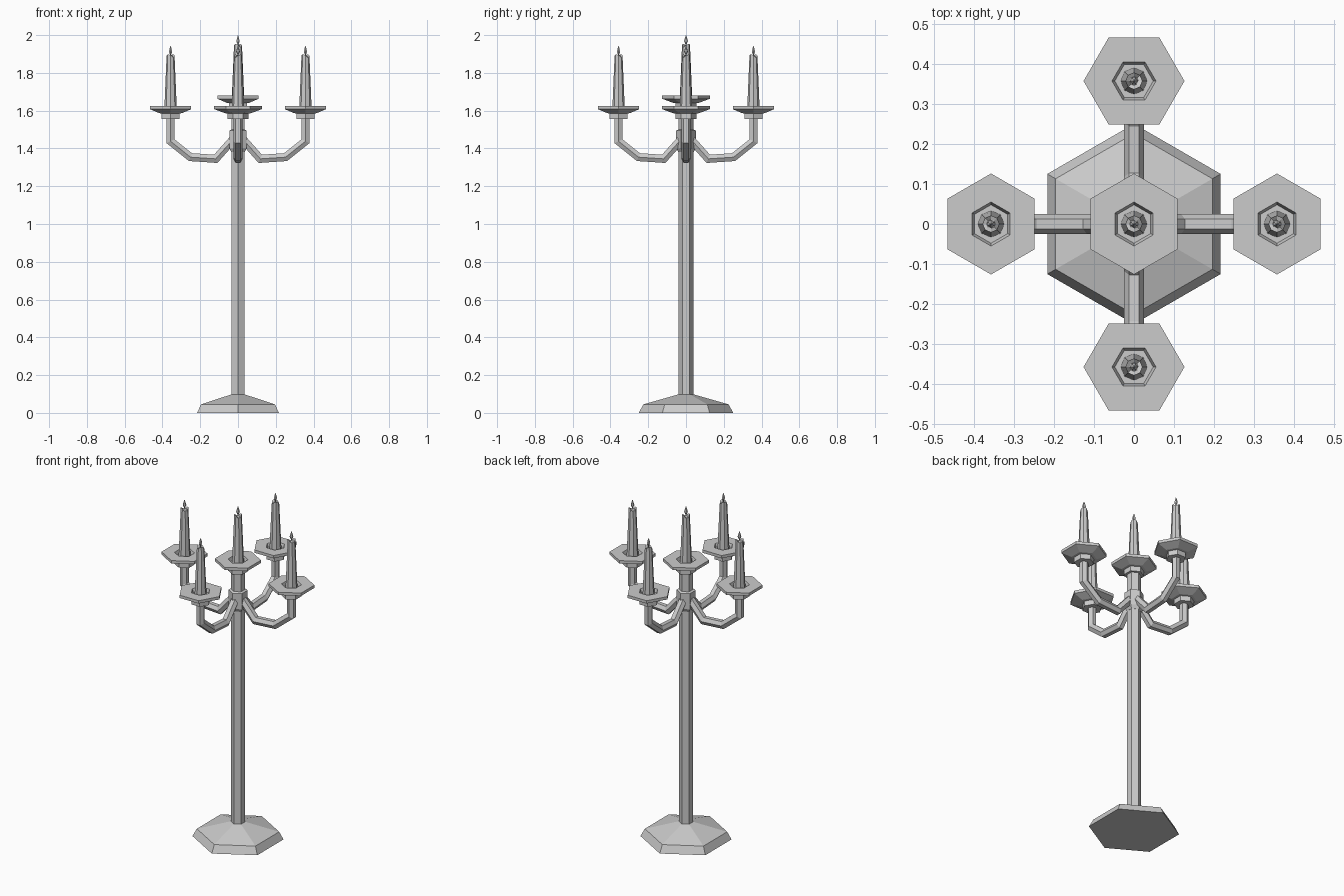
import bpy, bmesh, math
from mathutils import Vector, Matrix

cube = bpy.data.objects.get("Cube")
if cube:
    bpy.data.objects.remove(cube)

metal = bpy.data.materials.new("plain_grey")
metal.use_nodes = True
GREY = (0.6, 0.6, 0.6, 1)
metal.diffuse_color = GREY
metal.node_tree.nodes["Principled BSDF"].inputs["Base Color"].default_value = GREY


def finish(name, bm, matrix):
    bmesh.ops.recalc_face_normals(bm, faces=bm.faces)
    mesh = bpy.data.meshes.new(name)
    bm.to_mesh(mesh)
    bm.free()
    mesh.materials.append(metal)
    ob = bpy.data.objects.new(name, mesh)
    ob.matrix_world = matrix
    bpy.context.collection.objects.link(ob)
    return ob


def skin(bm, rings):
    """Join successive vertex rings with quads and cap both ends."""
    loops = [[bm.verts.new(p) for p in ring] for ring in rings]
    n = len(loops[0])
    for a, b in zip(loops, loops[1:]):
        for i in range(n):
            j = (i + 1) % n
            bm.faces.new((a[i], a[j], b[j], b[i]))
    bm.faces.new(loops[0])
    bm.faces.new(loops[-1])


def lathe(name, profile, sides=6, matrix=Matrix(), wave=None):
    """Turn (radius, height) pairs; corners point along y."""
    rings = []
    for k, (r, z) in enumerate(profile):
        ring = []
        for i in range(sides):
            a = math.pi / 2 + math.tau * i / sides
            dz = wave[i % len(wave)] if wave and k >= len(profile) - 2 else 0
            ring.append((r * math.cos(a), r * math.sin(a), z + dz))
        rings.append(ring)
    bm = bmesh.new()
    skin(bm, rings)
    return finish(name, bm, matrix)


def tube(name, path, radius, matrix):
    """Sweep a hexagon along a path in the xz plane with mitred bends."""
    pts = [Vector((x, 0, z)) for x, z in path]
    rings = []
    for i, p in enumerate(pts):
        d1 = (p - pts[max(i - 1, 0)]).normalized()
        d2 = (pts[min(i + 1, len(pts) - 1)] - p).normalized()
        t = (d1 + d2).normalized()
        side = Vector((0, 1, 0))
        up = t.cross(side)
        mitre = 1 / max(t.dot(d2 if d2.length else d1), 0.5)
        rings.append([p + radius * (side * math.cos(a) + up * mitre * math.sin(a))
                      for a in (math.tau * k / 6 for k in range(6))])
    bm = bmesh.new()
    skin(bm, rings)
    finish(name, bm, matrix)


def holder(prefix, matrix):
    """Cup, drip dish, candle, wick and flame, measured from the dish top."""
    lathe(prefix + "_dish", [(0.055, -0.07), (0.055, -0.04), (0.07, -0.038), (0.126, -0.017),
                             (0.126, 0), (0.055, 0), (0.048, -0.02)], 6, matrix)
    lathe(prefix + "_candle", [(0.033, -0.02), (0.029, 0.08), (0.021, 0.255), (0.011, 0.25)],
          8, matrix, wave=(0.015, 0.0, 0.012, 0.018))
    lathe(prefix + "_wick", [(0.003, 0.24), (0.003, 0.285)], 4, matrix)
    lathe(prefix + "_flame", [(0.003, 0.272), (0.010, 0.287), (0.007, 0.3), (0.0005, 0.32)],
          6, matrix)


# Foot and stem
lathe("foot", [(0.25, 0), (0.226, 0.045), (0.04, 0.098)])
lathe("stem", [(0.039, 0.08), (0.039, 1.64)])
lathe("stem_collar", [(0.04, 1.38), (0.052, 1.4), (0.052, 1.495), (0.04, 1.5)])
holder("centre", Matrix.Translation((0, 0, 1.68)))

# Four curved arms with holders
ARM = [(0.02, 1.455), (0.118, 1.345), (0.252, 1.354), (0.357, 1.438), (0.357, 1.57)]
for i, side in enumerate(("left", "back", "right", "front")):
    turn = Matrix.Rotation(i * math.pi / 2, 4, 'Z')
    tube(side + "_arm", ARM, 0.0245, turn)
    holder(side, turn @ Matrix.Translation((0.357, 0, 1.625)))
